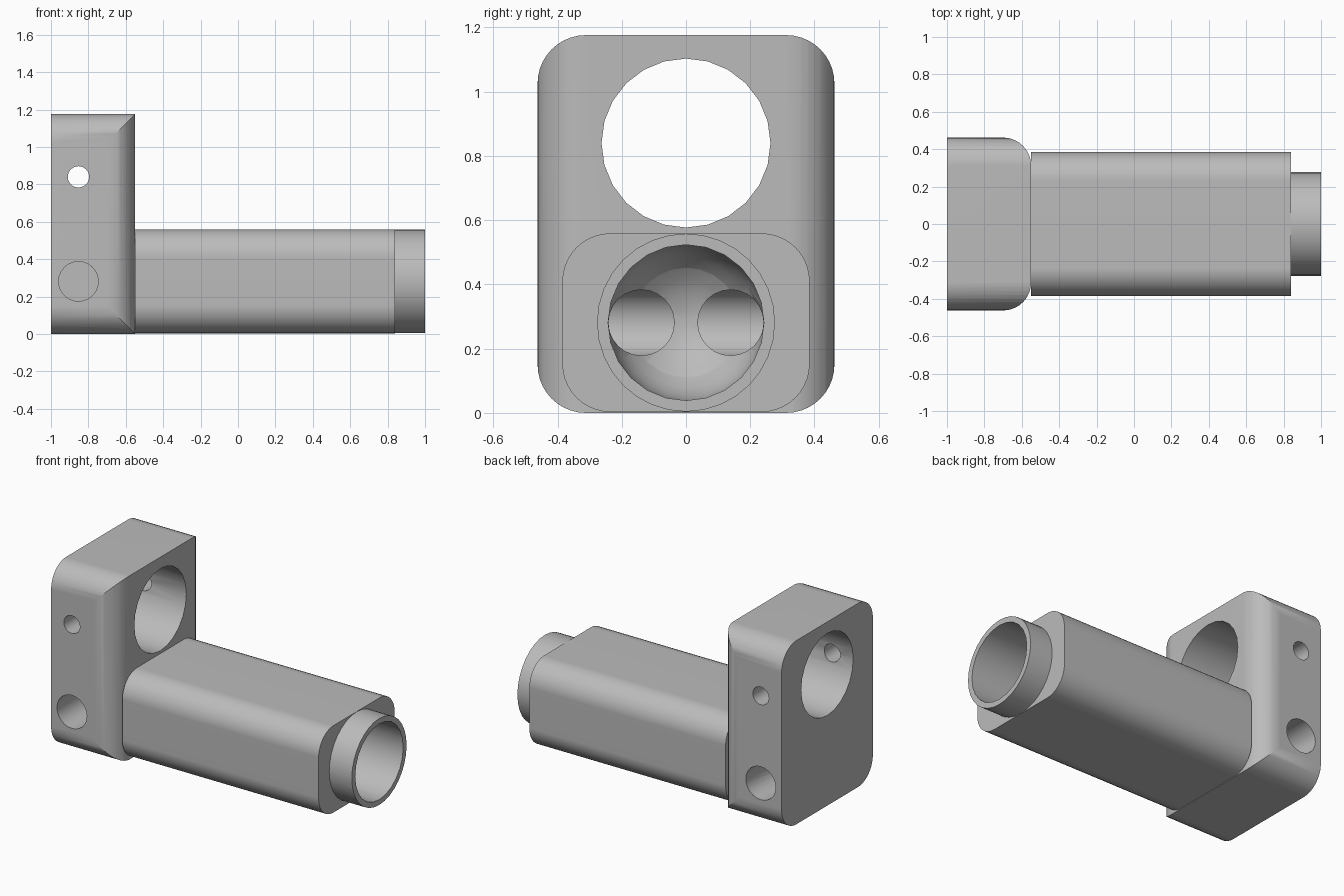
import bpy, bmesh
from math import pi, sin, cos
from mathutils import Matrix, Vector

old = bpy.data.objects.get("Cube")
if old:
    bpy.data.objects.remove(old, do_unlink=True)

grey = bpy.data.materials.new("plain grey")
grey.use_nodes = True
COLOUR = (0.5, 0.5, 0.5, 1)
grey.diffuse_color = COLOUR
grey.node_tree.nodes["Principled BSDF"].inputs["Base Color"].default_value = COLOUR

AXIS_Z = 0.281     # height of the long bore
HOLE_Z = 0.84      # height of the clamp hole
SIDE_X = -0.853    # position of the cross holes
FACE_X = -0.55     # face where the barrel meets the block


def to_object(bm, name):
    bmesh.ops.recalc_face_normals(bm, faces=bm.faces)
    mesh = bpy.data.meshes.new(name)
    bm.to_mesh(mesh)
    bm.free()
    mesh.materials.append(grey)
    obj = bpy.data.objects.new(name, mesh)
    bpy.context.collection.objects.link(obj)
    return obj


def rounded(u0, u1, v0, v1, radii, steps=10):
    """Rectangle outline; radii run from the (u1, v1) corner anticlockwise."""
    pts = []
    corners = [(u1, v1, -1, -1), (u0, v1, 1, -1), (u0, v0, 1, 1), (u1, v0, -1, 1)]
    for i, ((u, v, su, sv), r) in enumerate(zip(corners, radii)):
        if r == 0:
            pts.append((u, v))
            continue
        for k in range(steps + 1):
            a = (i + k / steps) * pi / 2
            pts.append((u + su * r + r * cos(a), v + sv * r + r * sin(a)))
    return pts


def prism(name, points, shift):
    bm = bmesh.new()
    face = bm.faces.new([bm.verts.new(p) for p in points])
    new = bmesh.ops.extrude_face_region(bm, geom=[face])["geom"]
    bmesh.ops.translate(bm, vec=shift, verts=[g for g in new if isinstance(g, bmesh.types.BMVert)])
    return to_object(bm, name)


def rod(name, start, end, radius, sides=24):
    start, end = Vector(start), Vector(end)
    bm = bmesh.new()
    turn = (end - start).to_track_quat("Z", "Y").to_matrix().to_4x4()
    bmesh.ops.create_cone(bm, cap_ends=True, segments=sides, radius1=radius, radius2=radius,
                          depth=(end - start).length,
                          matrix=Matrix.Translation((start + end) / 2) @ turn)
    return to_object(bm, name)


def round_nosed_rod(name, nose_x, end_x, radius, sides=24):
    """Solid of revolution about the bore axis with a hemispherical nose."""
    centre = nose_x + radius
    profile = [(centre - radius * cos(k * pi / 16), radius * sin(k * pi / 16)) for k in range(9)]
    profile += [(end_x, radius), (end_x, 0)]
    bm = bmesh.new()
    verts = [bm.verts.new((x, 0, AXIS_Z + r)) for x, r in profile]
    edges = [bm.edges.new(pair) for pair in zip(verts, verts[1:])]
    bmesh.ops.spin(bm, geom=verts + edges, cent=(0, 0, AXIS_Z), axis=(1, 0, 0),
                   angle=2 * pi, steps=sides)
    bmesh.ops.remove_doubles(bm, verts=bm.verts, dist=0.0005)
    return to_object(bm, name)


def carve(obj, cutter, operation="DIFFERENCE"):
    mod = obj.modifiers.new("carve", "BOOLEAN")
    mod.operation, mod.solver, mod.object = operation, "EXACT", cutter
    bpy.context.view_layer.objects.active = obj
    bpy.ops.object.modifier_apply(modifier=mod.name)


# Upright block: rounded end outline crossed with a rounded plan outline
R = 0.15
block = prism("clamp_block", [(-1, y, z) for y, z in rounded(-0.462, 0.462, 0, 1.176, [R] * 4)],
              (1 + FACE_X, 0, 0))
plan = prism("plan_cutter", [(x, y, -0.2) for x, y in
                             rounded(-1.2, FACE_X, -0.4622, 0.4622, [R, 0, 0, R])], (0, 0, 1.6))
carve(block, plan, "INTERSECT")

# Long barrel with rounded edges, and the round spigot at its end
barrel = prism("barrel", [(FACE_X, y, z) for y, z in
                          rounded(-0.385, 0.385, 0.003, 0.559, [R] * 4)], (0.84 - FACE_X, 0, 0))
spigot = rod("spigot", (0.84, 0, AXIS_Z), (1, 0, AXIS_Z), 0.277, 32)

# Holes: main bore, clamp hole, set screw hole, and two angled ports
bore = round_nosed_rod("bore_cutter", -0.62, 1.1, 0.2425)
clamp = rod("clamp_cutter", (-1.1, 0, HOLE_Z), (-0.4, 0, HOLE_Z), 0.263)
screw = rod("screw_cutter", (SIDE_X, -0.6, HOLE_Z), (SIDE_X, 0.6, HOLE_Z), 0.057)
side_ports, end_ports = [], []
for s in (-1, 1):
    side_ports.append(rod("side_port_cutter", (SIDE_X, s * 0.6, AXIS_Z),
                          (SIDE_X, s * 0.037, AXIS_Z), 0.106))
    end_ports.append(rod("end_port_cutter", (SIDE_X, s * 0.139, AXIS_Z),
                         (-0.3, s * 0.139, AXIS_Z), 0.1025))

for cutter in [clamp, screw, bore] + side_ports + end_ports:
    carve(block, cutter)
for cutter in [bore] + end_ports:
    carve(barrel, cutter)
carve(spigot, bore)

for cutter in [plan, bore, clamp, screw] + side_ports + end_ports:
    bpy.data.objects.remove(cutter, do_unlink=True)

# Smooth curved walls, crisp rims
for part in (block, barrel, spigot):
    bpy.ops.object.select_all(action="DESELECT")
    part.select_set(True)
    bpy.context.view_layer.objects.active = part
    bpy.ops.object.shade_smooth_by_angle(angle=pi / 6)
    weighted = part.modifiers.new("even shading", "WEIGHTED_NORMAL")
    weighted.keep_sharp = True
